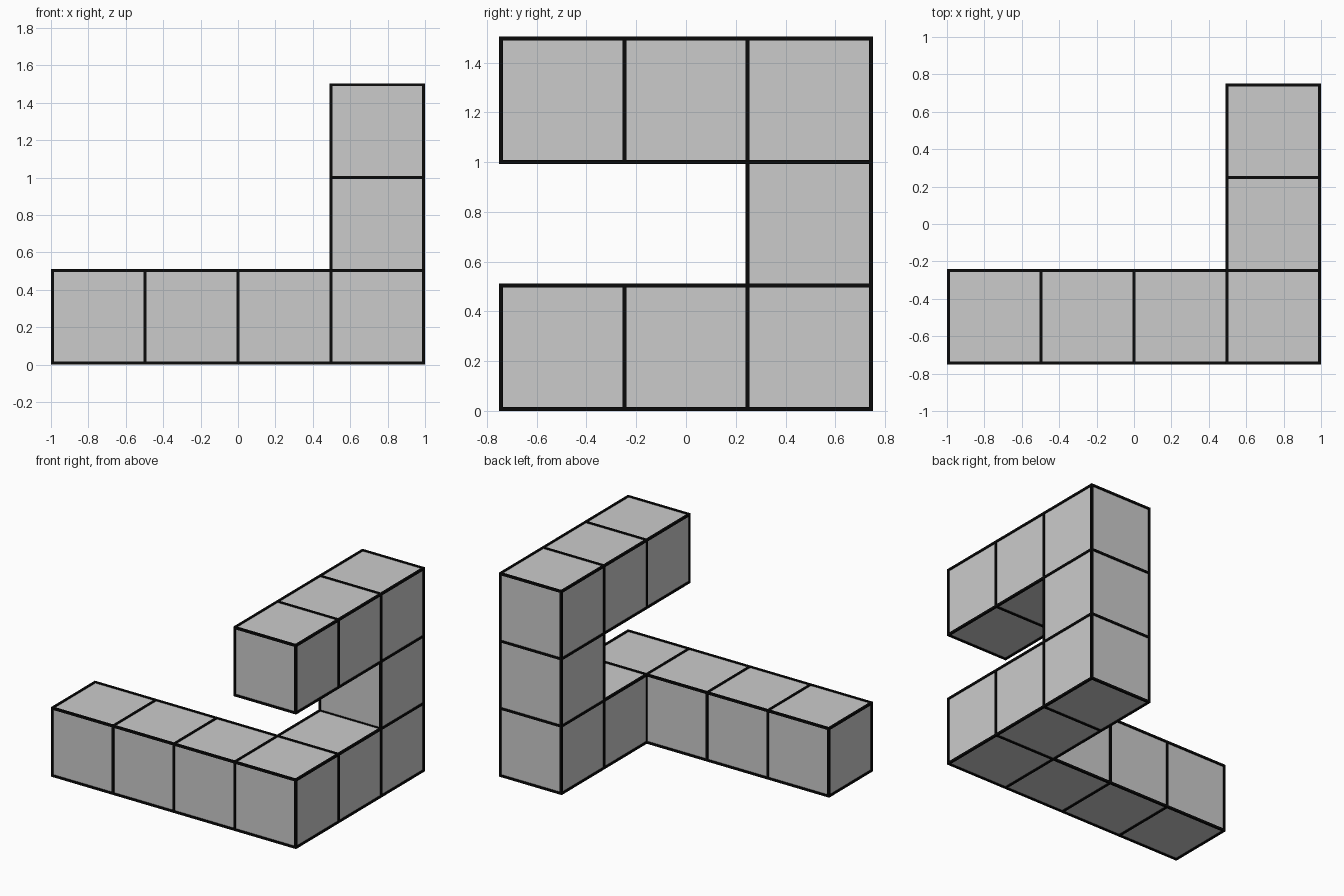
import bpy, bmesh
from mathutils import Matrix, Vector

if "Cube" in bpy.data.objects:
    bpy.data.objects.remove(bpy.data.objects["Cube"])

EDGE = 0.016                 # thickness of the dark edge bars
S = (2.0 - EDGE) / 4         # cube pitch
CELLS = [(i, 0, 0) for i in range(4)] + [(3, 1, 0), (3, 2, 0), (3, 2, 1),
                                         (3, 2, 2), (3, 1, 2), (3, 0, 2)]


def add_box(bm, centre, size):
    bmesh.ops.create_cube(bm, size=1.0, matrix=Matrix.Translation(centre)
                          @ Matrix.Diagonal((*size, 1.0)))


def finish(bm, name):
    mesh = bpy.data.meshes.new(name)
    bm.to_mesh(mesh)
    obj = bpy.data.objects.new(name, mesh)
    bpy.context.collection.objects.link(obj)
    return obj


# Bent chain of cubes, with the shared inner walls removed
body = bmesh.new()
for i, j, k in CELLS:
    centre = Vector(((i - 1.5) * S, (j - 1) * S, EDGE / 2 + (k + 0.5) * S))
    add_box(body, centre, (S, S, S))
seen, inner = {}, []
for f in body.faces:
    key = tuple(round(c * 1000 / S) for c in f.calc_center_median())
    if key in seen:
        inner += [f, seen[key]]
    seen[key] = f
bmesh.ops.delete(body, geom=inner, context='FACES')
bmesh.ops.remove_doubles(body, verts=body.verts, dist=0.001)

# Thin dark bars along every cube edge
bars = bmesh.new()
for e in body.edges:
    a, b = e.verts[0].co, e.verts[1].co
    add_box(bars, (a + b) / 2, [abs(d) + EDGE for d in (b - a)])

finish(body, "cube_chain")
frame = finish(bars, "edge_bars")
black = bpy.data.materials.new("black")
black.diffuse_color = (0.003, 0.003, 0.003, 1)
black.use_nodes = True
black.node_tree.nodes["Principled BSDF"].inputs["Base Color"].default_value = black.diffuse_color
frame.data.materials.append(black)
body.free()
bars.free()
